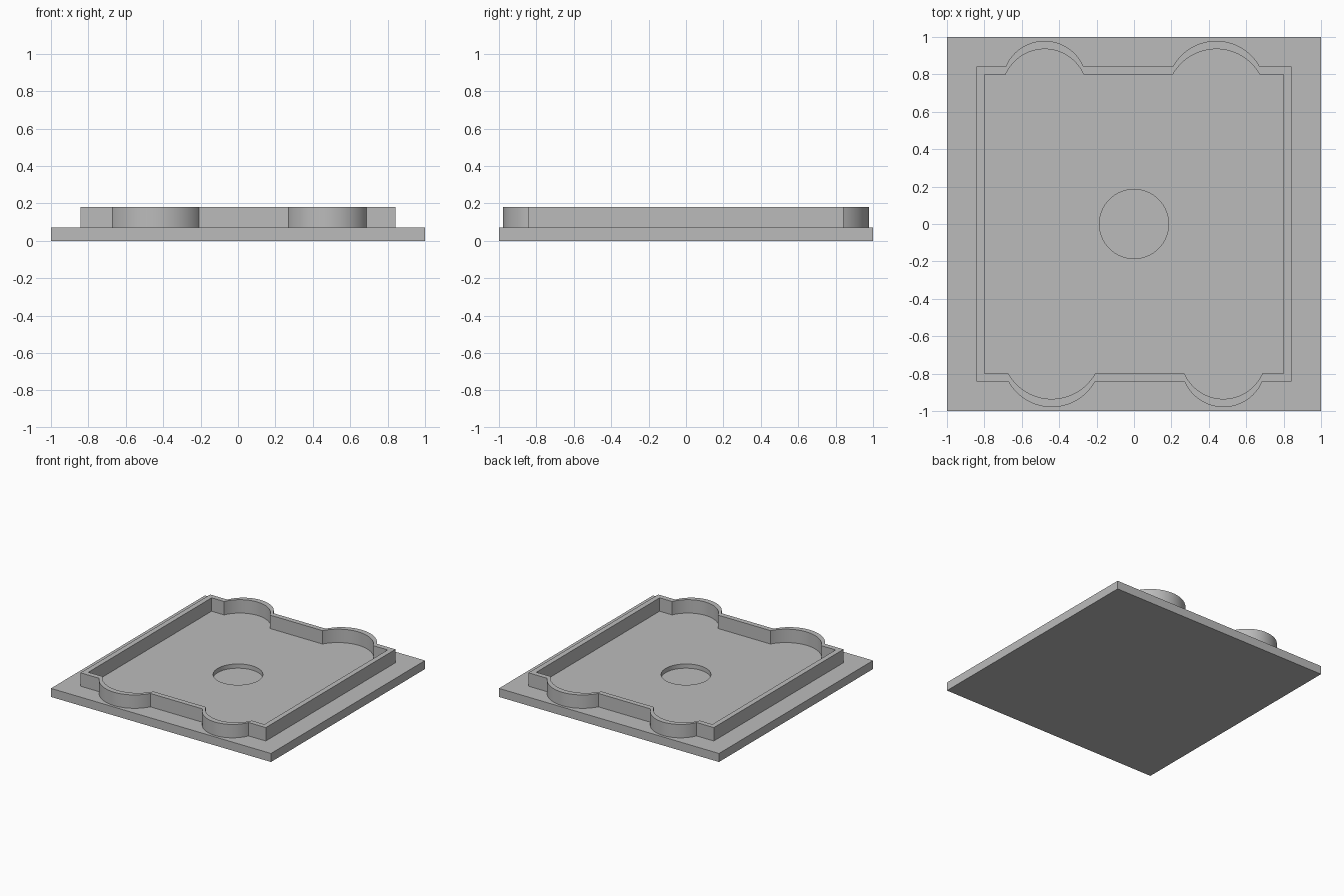
import bpy, bmesh, math
from math import sin, cos, pi, radians

cube = bpy.data.objects.get("Cube")
if cube:
    bpy.data.objects.remove(cube, do_unlink=True)

# One plain grey for the whole model
grey = bpy.data.materials.new("plain grey")
grey.use_nodes = True
colour = (0.5, 0.5, 0.5, 1)
grey.diffuse_color = colour
grey.node_tree.nodes["Principled BSDF"].inputs["Base Color"].default_value = colour

PLATE_TOP, WALL_TOP, RECESS_FLOOR = 0.07, 0.18, 0.035


def skin(name, rings, close=False, caps=False):
    """Join rings of points with quads, optionally closing the loop or capping its ends."""
    bm = bmesh.new()
    loops = [[bm.verts.new(p) for p in ring] for ring in rings]
    pairs = list(zip(loops, loops[1:]))
    if close:
        pairs.append((loops[-1], loops[0]))
    for a, b in pairs:
        n = len(a)
        for i in range(n):
            j = (i + 1) % n
            bm.faces.new((a[i], a[j], b[j], b[i]))
    if caps:
        bm.faces.new(loops[0])
        bm.faces.new(loops[-1])
    bmesh.ops.recalc_face_normals(bm, faces=bm.faces)
    mesh = bpy.data.meshes.new(name)
    bm.to_mesh(mesh)
    bm.free()
    obj = bpy.data.objects.new(name, mesh)
    bpy.context.collection.objects.link(obj)
    mesh.materials.append(grey)
    bpy.ops.object.select_all(action="DESELECT")
    obj.select_set(True)
    bpy.context.view_layer.objects.active = obj
    bpy.ops.object.shade_smooth_by_angle(angle=radians(30))
    return obj


def at_height(points, z):
    return [(x, y, z) for x, y in points]


def bulge(centre, half_chord, rise, base, steps=32):
    """Arc from right to left, standing on a chord at y = base."""
    r = (half_chord ** 2 + rise ** 2) / (2 * rise)
    span = math.asin(half_chord / r)
    return [(centre + r * sin(a), base + rise - r + r * cos(a))
            for a in (span - 2 * span * i / steps for i in range(steps + 1))]


def tray_outline(half, rise):
    """Back edge with a wide and a narrow bulge, repeated half a turn round for the front."""
    back = [(half, half)]
    back += bulge(0.44, 0.232, rise, half)
    back += bulge(-0.478, 0.208, rise, half)
    back += [(-half, half)]
    return back + [(-x, -y) for x, y in back]


# Square base plate with a shallow round recess
angles = [2 * pi * i / 96 for i in range(96)]
square = [(cos(a) / max(abs(cos(a)), abs(sin(a))),
           sin(a) / max(abs(cos(a)), abs(sin(a)))) for a in angles]
circle = [(0.185 * cos(a), 0.185 * sin(a)) for a in angles]
skin("base_plate", [at_height(square, 0), at_height(square, PLATE_TOP),
                    at_height(circle, PLATE_TOP), at_height(circle, RECESS_FLOOR)], caps=True)

# Thin raised wall following the bulged outline
outer = tray_outline(0.842, 0.137)
inner = tray_outline(0.80, 0.135)
skin("raised_wall", [at_height(outer, PLATE_TOP), at_height(outer, WALL_TOP),
                     at_height(inner, WALL_TOP), at_height(inner, PLATE_TOP)], close=True)
